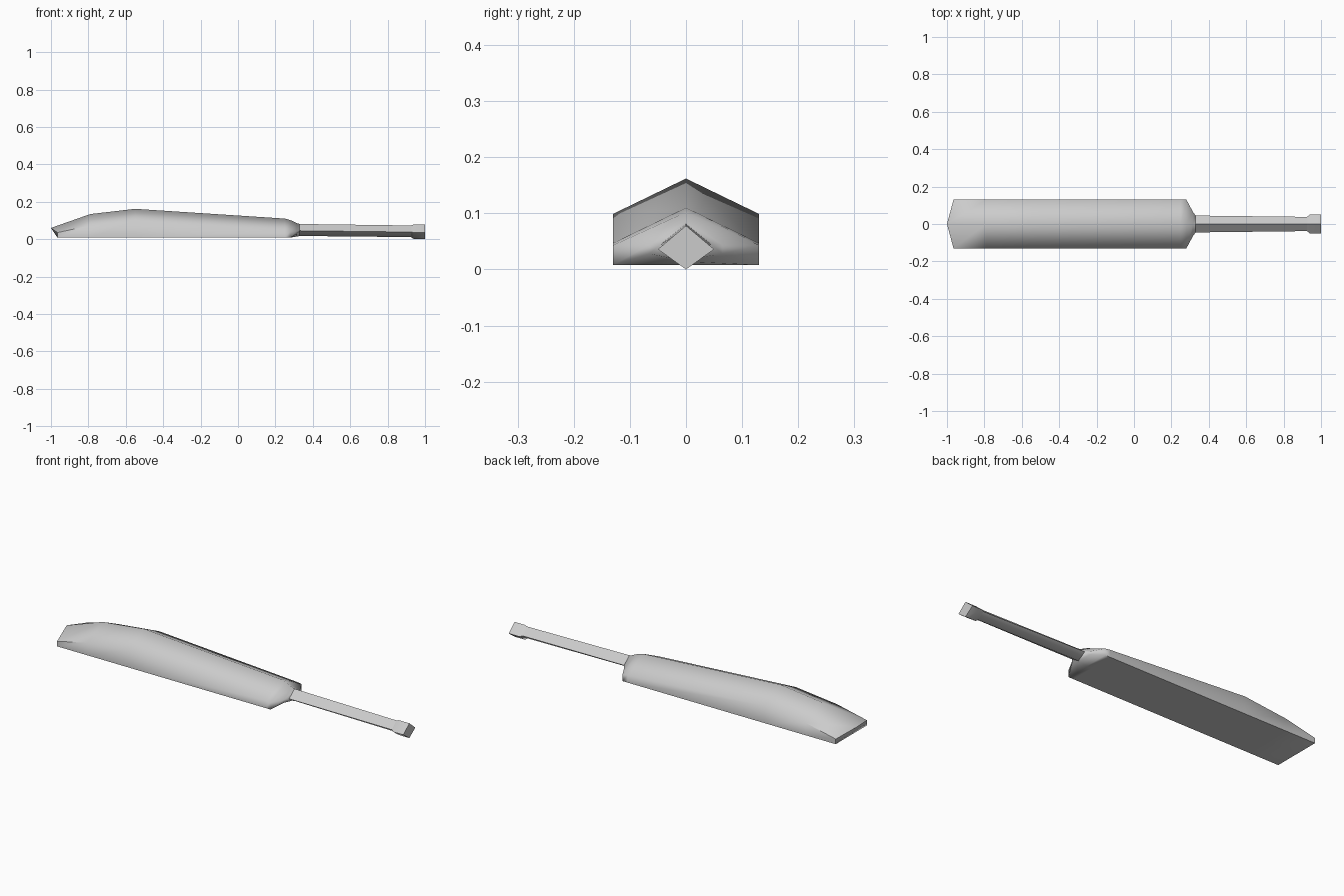
import bpy, bmesh, math

cube = bpy.data.objects.get("Cube")
if cube:
    bpy.data.objects.remove(cube)

GREY = (0.6, 0.6, 0.6, 1)
mat = bpy.data.materials.new("light grey")
mat.use_nodes = True
mat.diffuse_color = GREY
bsdf = next(n for n in mat.node_tree.nodes if n.type == 'BSDF_PRINCIPLED')
bsdf.inputs["Base Color"].default_value = GREY


def section(x, half, low, edge, ridge, keel, peak=0.0):
    """Ridged cross-section; peak pushes the ridge outwards along x."""
    return [(x, -half, low), (x, -half, edge), (x + peak, 0, ridge),
            (x, half, edge), (x, half, low), (x, 0, keel)]


def diamond(x, half, bottom, side, top):
    return section(x, half, side, side, top, bottom)


def loft(name, sections, cap_start, cap_end):
    bm = bmesh.new()
    rings = [[bm.verts.new(p) for p in s] for s in sections]
    for a, b in zip(rings, rings[1:]):
        for i in range(len(a)):
            j = (i + 1) % len(a)
            bm.faces.new((a[i], a[j], b[j], b[i]))
    # End caps, split down the middle so that a peaked end stays clean
    for ring, wanted in ((rings[0], cap_start), (rings[-1], cap_end)):
        if wanted:
            bm.faces.new((ring[0], ring[1], ring[2], ring[5]))
            bm.faces.new((ring[2], ring[3], ring[4], ring[5]))
    bmesh.ops.remove_doubles(bm, verts=bm.verts, dist=0.0005)
    bmesh.ops.recalc_face_normals(bm, faces=bm.faces)
    mesh = bpy.data.meshes.new(name)
    bm.to_mesh(mesh)
    bm.free()
    mesh.materials.append(mat)
    obj = bpy.data.objects.new(name, mesh)
    bpy.context.collection.objects.link(obj)
    bpy.ops.object.select_all(action='DESELECT')
    obj.select_set(True)
    bpy.context.view_layer.objects.active = obj
    bpy.ops.object.shade_smooth_by_angle(angle=math.radians(70))
    return obj


neck = diamond(0.33, 0.045, 0.017, 0.045, 0.081)

# Blade: pointed toe, swell, long taper, sloped shoulder
loft("blade", [
    section(-0.965, 0.13, 0.008, 0.035, 0.06, 0.008, peak=-0.035),
    section(-0.79, 0.13, 0.008, 0.073, 0.134, 0.008),
    section(-0.55, 0.13, 0.008, 0.099, 0.162, 0.008),
    section(0.25, 0.13, 0.008, 0.047, 0.11, 0.008),
    section(0.28, 0.13, 0.008, 0.043, 0.102, 0.008),
    section(0.315, 0.065, 0.028, 0.044, 0.085, 0.014),
    neck], True, False)

# Handle: slim four-sided grip
grip_end = diamond(0.925, 0.038, 0.011, 0.038, 0.073)
loft("handle", [neck, grip_end], False, False)

# Knob at the end of the handle
loft("handle_knob", [
    grip_end,
    diamond(0.94, 0.05, 0.0, 0.036, 0.078),
    diamond(1.0, 0.05, 0.0, 0.036, 0.078)], False, True)
